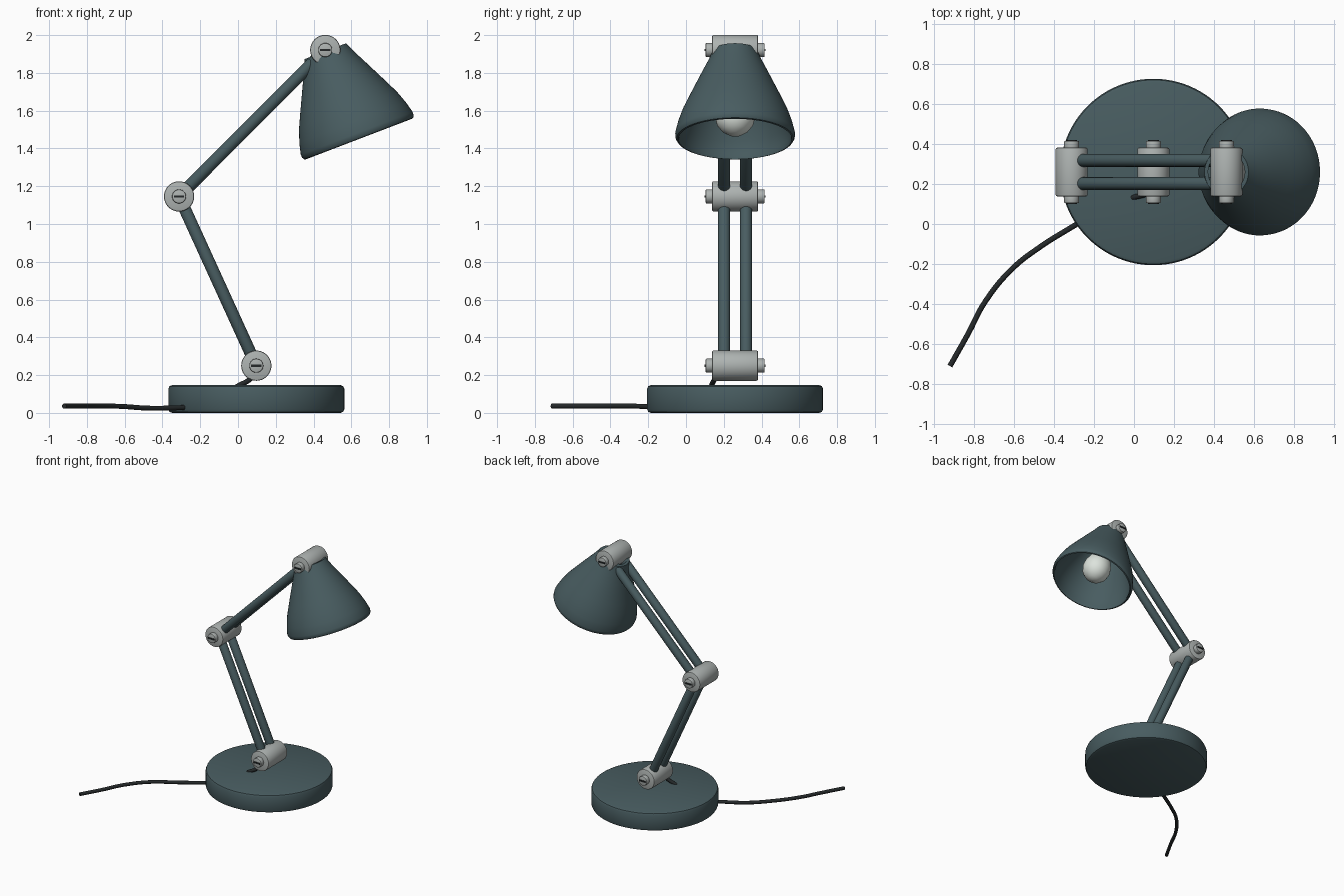
import bpy
import bmesh
from math import pi, radians
from mathutils import Vector, Matrix

cube = bpy.data.objects.get("Cube")
if cube:
    bpy.data.objects.remove(cube, do_unlink=True)


def material(name, colour):
    mat = bpy.data.materials.new(name)
    mat.use_nodes = True
    mat.diffuse_color = (*colour, 1)
    mat.node_tree.nodes["Principled BSDF"].inputs["Base Color"].default_value = (*colour, 1)
    return mat


TEAL = material("dark_teal_paint", (0.065, 0.108, 0.118))
GREY = material("light_grey_metal", (0.42, 0.45, 0.44))
GLASS = material("white_glass", (0.72, 0.77, 0.72))
BLACK = material("black_rubber", (0.018, 0.022, 0.023))


def finish(obj, mat, angle=35):
    obj.data.materials.append(mat)
    bpy.ops.object.select_all(action="DESELECT")
    obj.select_set(True)
    bpy.context.view_layer.objects.active = obj
    bpy.ops.object.shade_smooth_by_angle(angle=radians(angle))
    return obj


def lathe(name, profile, mat, matrix, closed=False, steps=64):
    """Spin (radius, height) points about local z, then place the result."""
    bm = bmesh.new()
    verts = [bm.verts.new((r, 0, h)) for r, h in profile]
    pairs = list(zip(verts, verts[1:]))
    if closed:
        pairs.append((verts[-1], verts[0]))
    edges = [bm.edges.new(p) for p in pairs]
    bmesh.ops.spin(bm, geom=verts + edges, cent=(0, 0, 0), axis=(0, 0, 1),
                   angle=2 * pi, steps=steps)
    bmesh.ops.remove_doubles(bm, verts=bm.verts, dist=1e-5)
    bmesh.ops.recalc_face_normals(bm, faces=bm.faces)
    bm.transform(matrix)
    mesh = bpy.data.meshes.new(name)
    bm.to_mesh(mesh)
    bm.free()
    obj = bpy.data.objects.new(name, mesh)
    bpy.context.collection.objects.link(obj)
    return finish(obj, mat)


def rounded_disc(radius, bottom, top, bevel):
    """Profile of a solid cylinder with softened rims."""
    soft = bevel * 0.3
    return [(0, bottom), (radius - bevel, bottom), (radius - soft, bottom + soft),
            (radius, bottom + bevel), (radius, top - bevel),
            (radius - soft, top - soft), (radius - bevel, top), (0, top)]


def along(start, end):
    """Matrix taking local z onto the line from start to end."""
    start, end = Vector(start), Vector(end)
    turn = (end - start).to_track_quat("Z", "Y").to_matrix().to_4x4()
    return Matrix.Translation(start) @ turn


def cable(name, points, radius):
    curve = bpy.data.curves.new(name, "CURVE")
    curve.dimensions = "3D"
    curve.bevel_depth = radius
    curve.bevel_resolution = 3
    curve.use_fill_caps = True
    spline = curve.splines.new("BEZIER")
    spline.bezier_points.add(len(points) - 1)
    for bp, co in zip(spline.bezier_points, points):
        bp.co = co
        bp.handle_left_type = bp.handle_right_type = "AUTO"
    obj = bpy.data.objects.new(name, curve)
    bpy.context.collection.objects.link(obj)
    bpy.ops.object.select_all(action="DESELECT")
    obj.select_set(True)
    bpy.context.view_layer.objects.active = obj
    bpy.ops.object.convert(target="MESH")
    return finish(bpy.context.view_layer.objects.active, BLACK, 50)


MID_Y = 0.26
LOWER = Vector((0.097, MID_Y, 0.25))
ELBOW = Vector((-0.312, MID_Y, 1.146))
HEAD = Vector((0.462, MID_Y, 1.921))

# Base
lathe("base", rounded_disc(0.466, 0, 0.147, 0.02), TEAL,
      Matrix.Translation((0.097, MID_Y, 0)), steps=96)

# Joints: barrel, a bolt at each end and a dark slot on each bolt
for label, centre in (("lower", LOWER), ("elbow", ELBOW), ("head", HEAD)):
    place = along(centre, centre + Vector((0, 1, 0)))
    lathe(label + "_joint", rounded_disc(0.08, -0.122, 0.122, 0.008), GREY, place)
    for side, end in ((-1, "front"), (1, "back")):
        out = Vector((0, side, 0))
        bolt = along(centre + out * 0.11, centre + out)
        lathe(f"{label}_{end}_bolt", rounded_disc(0.037, 0, 0.046, 0.005), GREY, bolt, steps=32)
        bpy.ops.mesh.primitive_cube_add(size=1, location=centre + out * 0.157)
        slot = bpy.context.object
        slot.name = f"{label}_{end}_bolt_slot"
        slot.scale = (0.054, 0.008, 0.012)
        finish(slot, BLACK)

# Twin arm rods
for label, start, end in (("lower", LOWER, ELBOW), ("upper", ELBOW, HEAD)):
    for side, place in ((-1, "front"), (1, "back")):
        shift = Vector((0, side * 0.058, 0))
        length = (end - start).length
        lathe(f"{label}_arm_{place}_rod", rounded_disc(0.032, 0, length, 0.004), TEAL,
              along(start + shift, end + shift), steps=32)

# Lamp head, measured up from the centre of the shade opening
MOUTH = Vector((0.639, MID_Y, 1.4525))
tilt = Matrix.Translation(MOUTH) @ Matrix.Rotation(-0.365, 4, "Y")
outer = [(0.300, -0.003), (0.309, 0.0), (0.316, 0.012), (0.317, 0.03), (0.302, 0.09),
         (0.277, 0.16), (0.244, 0.23), (0.210, 0.30), (0.176, 0.37), (0.146, 0.43),
         (0.126, 0.475), (0.118, 0.495)]
inner = [(r - 0.02, max(h, 0.005)) for r, h in reversed(outer[2:])]
lathe("shade", outer + inner, TEAL, tilt, closed=True, steps=96)

bulb = [(0, 0.018), (0.035, 0.024), (0.07, 0.046), (0.096, 0.08), (0.107, 0.125),
        (0.103, 0.17), (0.085, 0.22), (0.064, 0.27), (0.052, 0.32), (0.05, 0.35), (0, 0.35)]
lathe("bulb", bulb, GLASS, tilt, steps=48)
lathe("bulb_socket", rounded_disc(0.054, 0.34, 0.45, 0.006), GREY, tilt, steps=32)

# Power cable trailing from the base, and the short lead up to the lower joint
cable("power_cable", [(-0.22, 0.04, 0.03), (-0.285, 0.0, 0.028), (-0.47, -0.115, 0.025),
                      (-0.61, -0.225, 0.034), (-0.745, -0.39, 0.037), (-0.83, -0.55, 0.036),
                      (-0.92, -0.71, 0.036)], 0.0135)
cable("joint_lead", [(0.09, 0.17, 0.21), (0.06, 0.15, 0.175), (0.005, 0.135, 0.145),
                     (-0.02, 0.13, 0.13)], 0.0135)
